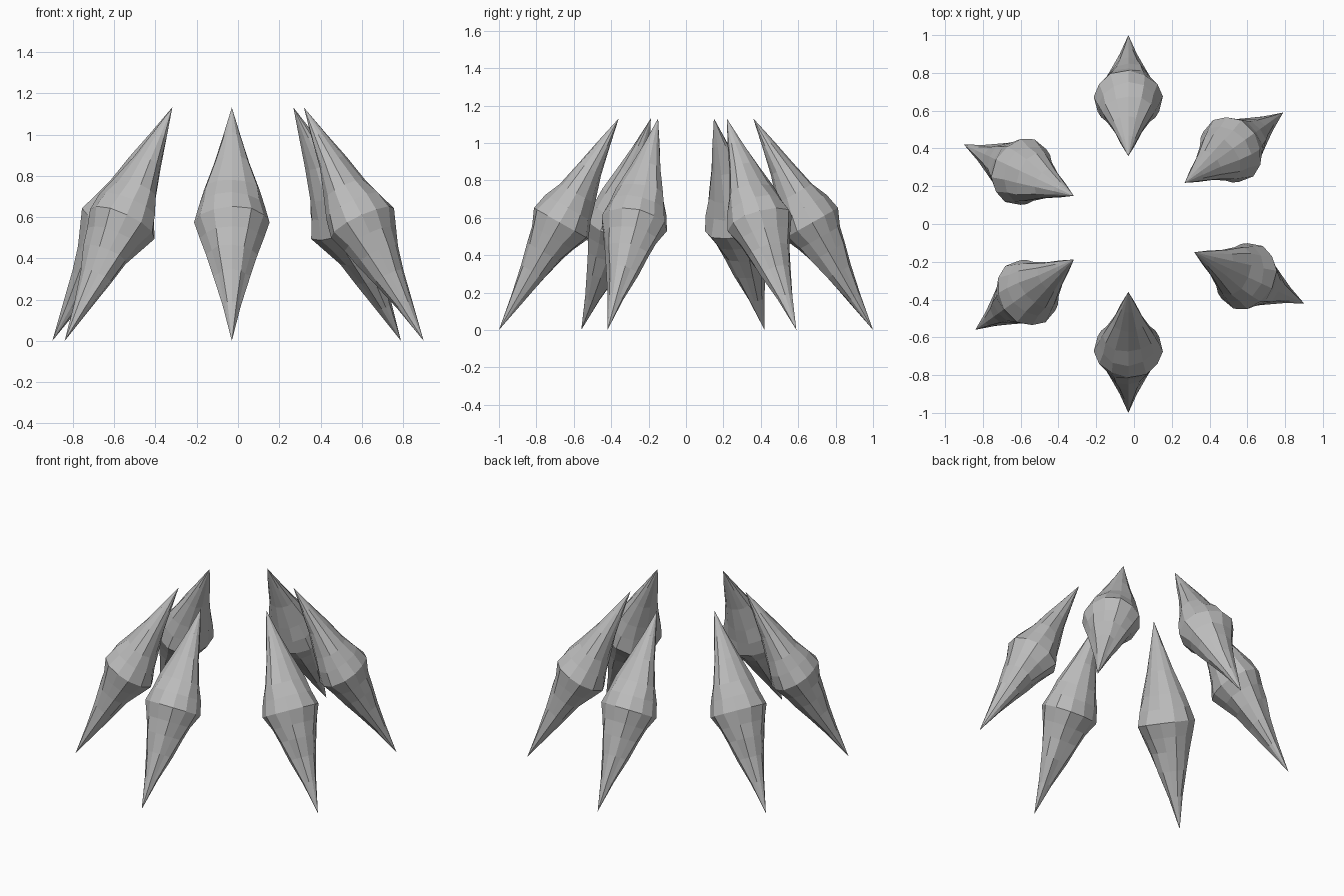
import bpy
import bmesh
import math
from mathutils import Vector

cube = bpy.data.objects.get("Cube")
if cube:
    bpy.data.objects.remove(cube, do_unlink=True)

stone = bpy.data.materials.new("grey_stone")
stone.use_nodes = True
colour = (0.5, 0.5, 0.5, 1)
stone.diffuse_color = colour
stone.node_tree.nodes["Principled BSDF"].inputs["Base Color"].default_value = colour

SIDES = 12
RUN, RISE, LENGTH = 0.64, 1.13, 1.30
# distance along the axis, radius outward, radius inward, radius sideways
RINGS = [
    (0.20, 0.035, 0.045, 0.045),
    (0.36, 0.065, 0.085, 0.09),
    (0.48, 0.10, 0.115, 0.125),
    (0.57, 0.125, 0.145, 0.155),
    (0.66, 0.155, 0.18, 0.183),
    (0.75, 0.135, 0.145, 0.16),
    (0.84, 0.105, 0.11, 0.135),
    (0.99, 0.07, 0.065, 0.085),
    (1.14, 0.035, 0.035, 0.043),
]


def make_shard_mesh():
    """Spindle along +z with +x facing outward, pointed at both ends."""
    bm = bmesh.new()
    rings = []
    for k, (s, out, inner, side) in enumerate(RINGS):
        ring = []
        for i in range(SIDES):
            a = math.tau * i / SIDES
            lump = 1 + 0.05 * math.sin(3 * a + 1.7 * k)
            # shallow grooves, strongest below the widest ring
            if i % 4 == 2 and k < 4:
                lump -= 0.12
            c = math.cos(a)
            x = c * (out if c > 0 else inner) * lump
            y = math.sin(a) * side * (1 if i % 6 == 3 else lump)
            ring.append(bm.verts.new((x, y, s)))
        rings.append(ring)
    tips = bm.verts.new((0, 0, 0)), bm.verts.new((0, 0, LENGTH))
    for i in range(SIDES):
        j = (i + 1) % SIDES
        bm.faces.new((tips[0], rings[0][j], rings[0][i]))
        bm.faces.new((tips[1], rings[-1][i], rings[-1][j]))
        for low, high in zip(rings, rings[1:]):
            bm.faces.new((low[i], low[j], high[j], high[i]))
    mesh = bpy.data.meshes.new("shard")
    bm.to_mesh(mesh)
    bm.free()
    mesh.materials.append(stone)
    return mesh


# Six shards leaning inward in a ring: lower tip and heading
shard = make_shard_mesh()
PLACES = {
    "back_shard": (-0.03, 1.0, 90),
    "right_back_shard": (-0.90, 0.42, 155),
    "right_front_shard": (-0.84, -0.56, 215.5),
    "front_shard": (-0.03, -1.0, 270),
    "left_front_shard": (0.90, -0.42, 335),
    "left_back_shard": (0.79, 0.59, 35.5),
}
lean = -math.atan2(RUN, RISE)
for name, (x, y, heading) in PLACES.items():
    obj = bpy.data.objects.new(name, shard)
    obj.location = Vector((x, y, 0))
    obj.rotation_euler = (0, lean, math.radians(heading))
    bpy.context.collection.objects.link(obj)
